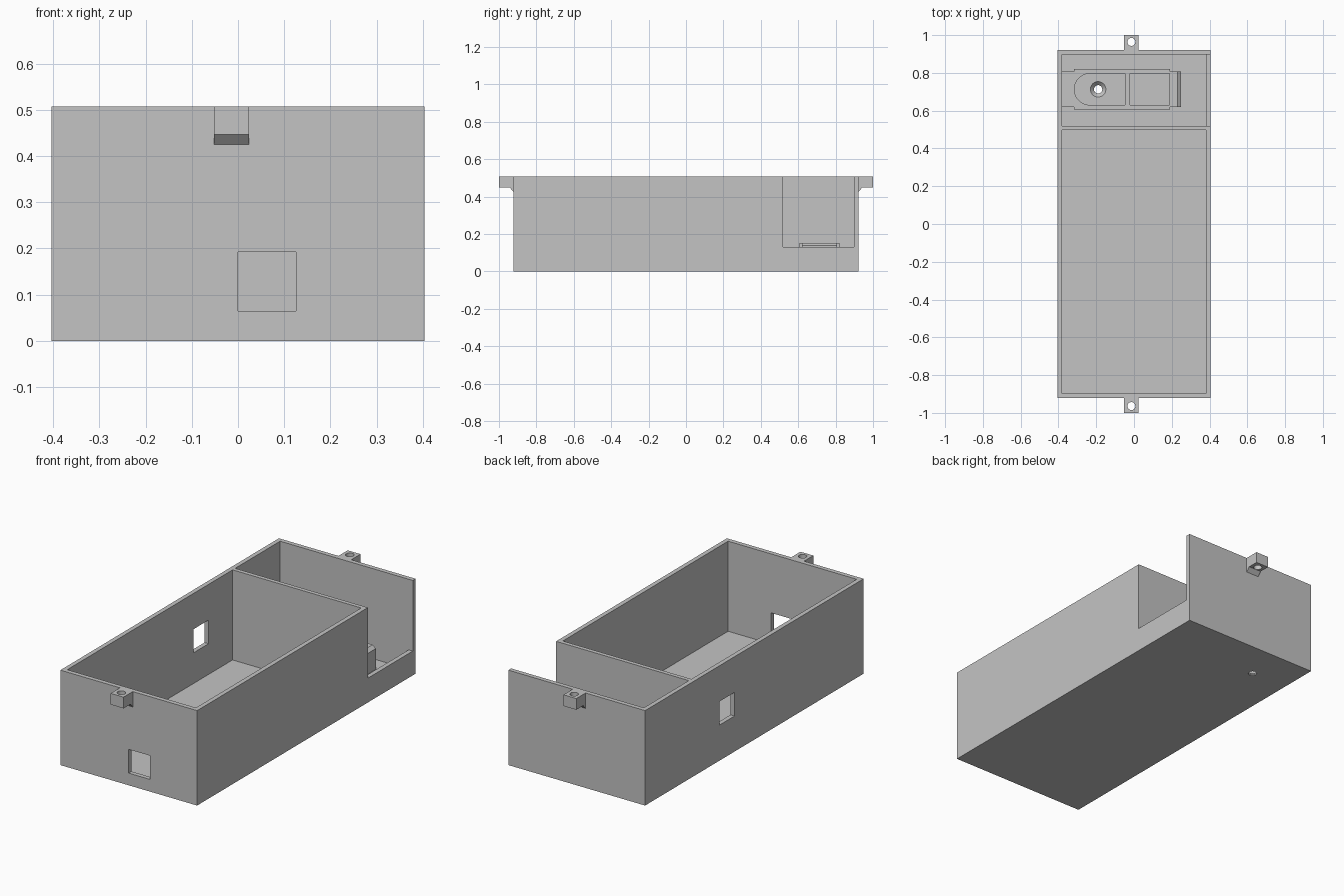
import bpy
import bmesh
from mathutils import Matrix, Vector

if "Cube" in bpy.data.objects:
    bpy.data.objects.remove(bpy.data.objects["Cube"], do_unlink=True)

grey = bpy.data.materials.new("plain grey")
grey.use_nodes = True
COLOUR = (0.55, 0.55, 0.55, 1)
grey.diffuse_color = COLOUR
grey.node_tree.nodes["Principled BSDF"].inputs["Base Color"].default_value = COLOUR

# Main dimensions
HX, HY, TOP = 0.404, 0.922, 0.507
WALL, FLOOR = 0.024, 0.026
IX, IY = HX - WALL, HY - WALL
DIV_FRONT, DIV_BACK = 0.497, 0.519
SILL = 0.13
OVER = 0.1


def finish(name, bm):
    bmesh.ops.recalc_face_normals(bm, faces=bm.faces)
    mesh = bpy.data.meshes.new(name)
    bm.to_mesh(mesh)
    bm.free()
    mesh.materials.append(grey)
    obj = bpy.data.objects.new(name, mesh)
    bpy.context.collection.objects.link(obj)
    return obj


def box(name, x, y, z):
    bm = bmesh.new()
    bmesh.ops.create_cube(bm, size=1)
    lo, hi = Vector((x[0], y[0], z[0])), Vector((x[1], y[1], z[1]))
    bmesh.ops.scale(bm, vec=hi - lo, verts=bm.verts)
    bmesh.ops.translate(bm, vec=(lo + hi) / 2, verts=bm.verts)
    return finish(name, bm)


def cone(name, x, y, z, r_low, r_high, sides=32):
    bm = bmesh.new()
    place = Matrix.Translation((x, y, (z[0] + z[1]) / 2))
    bmesh.ops.create_cone(bm, cap_ends=True, segments=sides, radius1=r_low,
                          radius2=r_high, depth=z[1] - z[0], matrix=place)
    return finish(name, bm)


def prism(name, points, offset):
    """Extrude a flat outline along an offset vector."""
    bm = bmesh.new()
    face = bm.faces.new([bm.verts.new(p) for p in points])
    out = bmesh.ops.extrude_face_region(bm, geom=[face])
    moved = [v for v in out["geom"] if isinstance(v, bmesh.types.BMVert)]
    bmesh.ops.translate(bm, vec=offset, verts=moved)
    return finish(name, bm)


def boolean(target, tools, operation="DIFFERENCE"):
    bpy.context.view_layer.objects.active = target
    for tool in tools:
        tool.hide_render = True
        mod = target.modifiers.new("cut", "BOOLEAN")
        mod.operation, mod.solver, mod.object = operation, "EXACT", tool
        bpy.ops.object.modifier_apply(modifier=mod.name)
        bpy.data.objects.remove(tool, do_unlink=True)


# Enclosure with two compartments, side opening and cable windows
HOLE_X, HOLE_Y = -0.19, 0.713
case = box("case", (-HX, HX), (-HY, HY), (0, TOP))
boolean(case, [
    box("main_cavity", (-IX, IX), (-IY, DIV_FRONT), (FLOOR, TOP + OVER)),
    box("rear_cavity", (-IX, IX), (DIV_BACK, IY), (FLOOR, TOP + OVER)),
    box("side_opening", (IX - 0.01, HX + OVER), (DIV_BACK, IY), (SILL, TOP + OVER)),
    box("front_window", (0, 0.126), (-HY - OVER, -IY + 0.05), (0.065, 0.192)),
    box("side_window", (-HX - OVER, -IX + 0.05), (0.168, 0.294), (0.19, 0.316)),
    cone("screw_hole", HOLE_X, HOLE_Y, (-OVER, OVER), 0.022, 0.022),
    cone("countersink", HOLE_X, HOLE_Y, (0.006, FLOOR + 0.001), 0.022, 0.042),
])

# Holder block on the rear floor, with a bevelled free end
H_TOP, MID = 0.152, 0.713
side = [(-IX, FLOOR), (0.25, FLOOR), (0.25, 0.137), (0.23, H_TOP), (-IX, H_TOP)]
holder = prism("holder", [(x, MID - 0.094, z) for x, z in side], (0, 0.188, 0))
boolean(holder, [box("wide_body", (-0.318, 0.19), (MID - 0.107, MID + 0.107),
                     (FLOOR, H_TOP))], "UNION")
RADIUS = 0.083
LOW, HIGH = FLOOR - 0.01, H_TOP + OVER
boolean(holder, [
    cone("round_pocket", -0.316 + RADIUS, MID, (LOW, HIGH), RADIUS, RADIUS, 48),
    box("long_pocket", (-0.316 + RADIUS, -0.047), (MID - RADIUS, MID + RADIUS), (LOW, HIGH)),
    box("square_pocket", (-0.02, 0.188), (MID - RADIUS, MID + RADIUS), (LOW, HIGH)),
])

# Screw tabs at both ends, bevelled into the wall underneath
TAB_X, TAB_W = -0.052, 0.076
for name, s in (("front_tab", -1), ("back_tab", 1)):
    outline = [(HY, TOP), (1.0, TOP), (1.0, 0.447), (0.942, 0.447), (HY, 0.425)]
    tab = prism(name, [(TAB_X, s * y, z) for y, z in outline], (TAB_W, 0, 0))
    boolean(tab, [cone("tab_hole", TAB_X + TAB_W / 2, s * 0.964,
                       (0.3, TOP + OVER), 0.021, 0.021)])

# Smooth only the round holes and pocket end
for obj in bpy.data.objects:
    if obj.type == "MESH" and grey.name in obj.data.materials:
        bpy.ops.object.select_all(action="DESELECT")
        obj.select_set(True)
        bpy.context.view_layer.objects.active = obj
        bpy.ops.object.shade_smooth_by_angle(angle=0.5)
